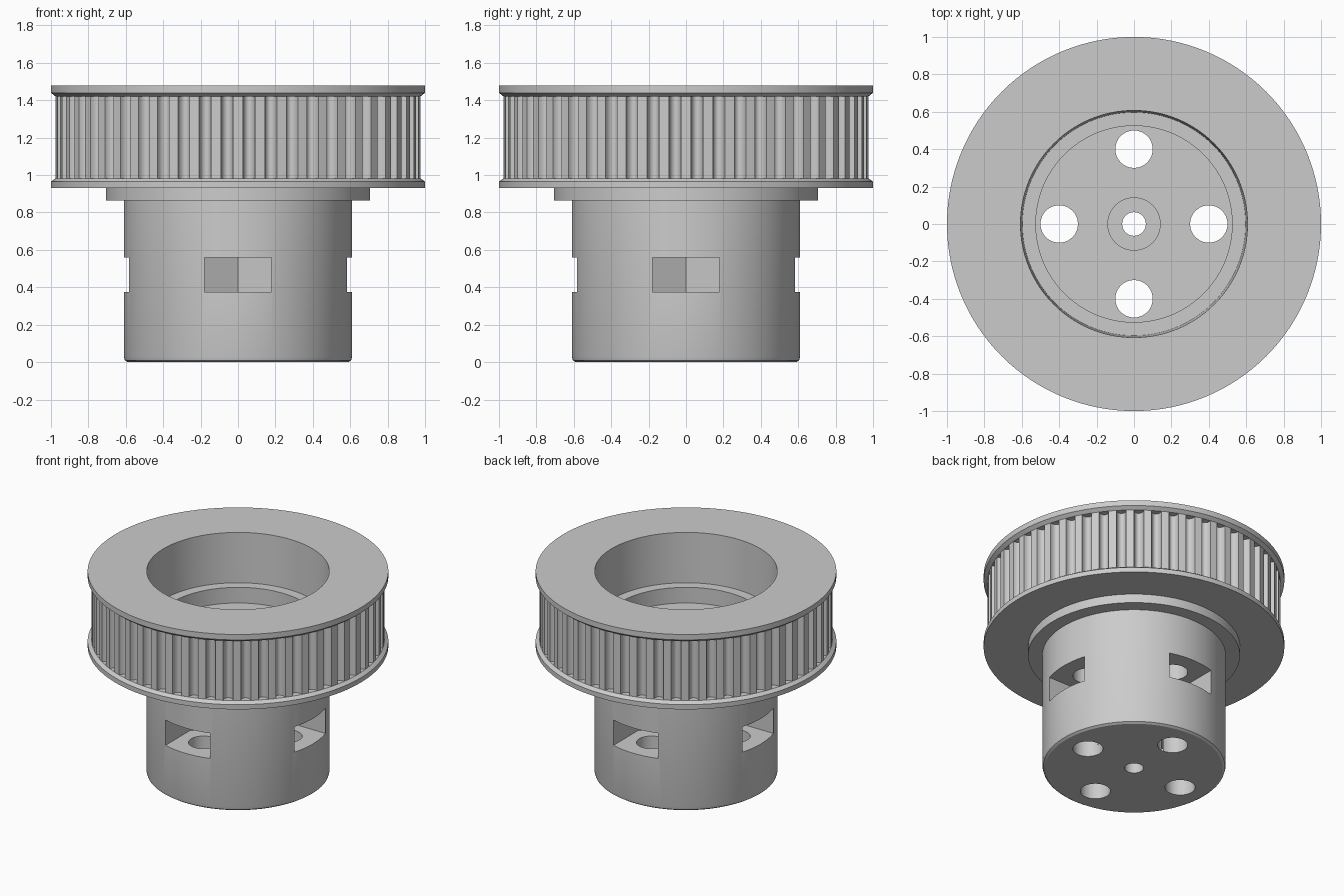
import bpy, bmesh, math

if "Cube" in bpy.data.objects:
    bpy.data.objects.remove(bpy.data.objects["Cube"], do_unlink=True)

grey = bpy.data.materials.new("plain grey")
grey.use_nodes = True
grey.diffuse_color = (0.6, 0.6, 0.6, 1)
grey.node_tree.nodes["Principled BSDF"].inputs["Base Color"].default_value = (0.6, 0.6, 0.6, 1)


def make_object(name, bm):
    bmesh.ops.recalc_face_normals(bm, faces=bm.faces)
    mesh = bpy.data.meshes.new(name)
    bm.to_mesh(mesh)
    bm.free()
    mesh.materials.append(grey)
    obj = bpy.data.objects.new(name, mesh)
    bpy.context.collection.objects.link(obj)
    return obj


def activate(obj):
    bpy.ops.object.select_all(action="DESELECT")
    obj.select_set(True)
    bpy.context.view_layer.objects.active = obj


def lathe(name, profile, segments=128):
    """Spin a closed (radius, height) outline around z."""
    bm = bmesh.new()
    rings = []
    for i in range(segments):
        a = math.tau * i / segments
        rings.append([bm.verts.new((r * math.cos(a), r * math.sin(a), z)) for r, z in profile])
    n = len(profile)
    for i in range(segments):
        here, there = rings[i], rings[(i + 1) % segments]
        for j in range(n):
            k = (j + 1) % n
            bm.faces.new((here[j], there[j], there[k], here[k]))
    return make_object(name, bm)


def prisms_around(name, outline, z0, z1, count=4):
    """Repeat an extruded flat outline around z."""
    bm = bmesh.new()
    for i in range(count):
        a = math.tau * i / count
        c, s = math.cos(a), math.sin(a)
        low, high = ([bm.verts.new((x * c - y * s, x * s + y * c, z)) for x, y in outline]
                     for z in (z0, z1))
        bm.faces.new(low)
        bm.faces.new(high)
        n = len(outline)
        for j in range(n):
            k = (j + 1) % n
            bm.faces.new((low[j], low[k], high[k], high[j]))
    return make_object(name, bm)


def cut(target, cutter):
    cutter.hide_render = True
    mod = target.modifiers.new("cut", "BOOLEAN")
    mod.operation = "DIFFERENCE"
    mod.solver = "EXACT"
    mod.object = cutter
    activate(target)
    bpy.ops.object.modifier_apply(modifier=mod.name)
    bpy.data.objects.remove(cutter, do_unlink=True)


# Hub: shank, collar, two flanges, stepped bearing seat and centre bore
hub = lathe("pulley_hub", [
    (0.063, 0), (0.59, 0), (0.605, 0.01), (0.61, 0.03), (0.61, 0.865),
    (0.705, 0.865), (0.705, 0.93), (1, 0.93), (1, 0.965), (0.975, 0.983),
    (0.92, 0.983), (0.92, 1.42), (0.975, 1.42), (1, 1.44), (1, 1.48),
    (0.607, 1.48), (0.597, 1.115), (0.525, 1.115), (0.525, 1.0),
    (0.14, 1.0), (0.14, 0.7), (0.063, 0.7)])

# Four bolt holes through the shank
circle = [(0.4 + 0.1 * math.cos(math.tau * i / 48), 0.1 * math.sin(math.tau * i / 48))
          for i in range(48)]
cut(hub, prisms_around("bolt_hole_cutter", circle, -0.1, 1.08))

# Four nut slots opening outward, pointed at the inner end
slot = [(0.192, 0), (0.296, -0.18), (0.8, -0.18), (0.8, 0.18), (0.296, 0.18)]
cut(hub, prisms_around("nut_slot_cutter", slot, 0.375, 0.56))

# Toothed belt ring, its ends buried in the flanges
TEETH, LAND, STEPS = 52, 0.22, 10
tooth = [(0.0, 0.975)]
half = 0.5 - LAND
for i in range(STEPS + 1):
    phi = math.pi * i / STEPS
    tooth.append((0.5 - half * math.cos(phi), 0.975 - 0.045 * math.sin(phi)))
bm = bmesh.new()
columns = []
for i in range(TEETH):
    for t, r in tooth:
        a = math.tau * (i + t) / TEETH
        columns.append([bm.verts.new((r * math.cos(a), r * math.sin(a), z)) for z in (0.96, 1.44)])
for i, here in enumerate(columns):
    there = columns[(i + 1) % len(columns)]
    bm.faces.new((here[0], there[0], there[1], here[1]))
belt_teeth = make_object("belt_teeth", bm)

for obj in (hub, belt_teeth):
    activate(obj)
    bpy.ops.object.shade_smooth_by_angle(angle=math.radians(30))
